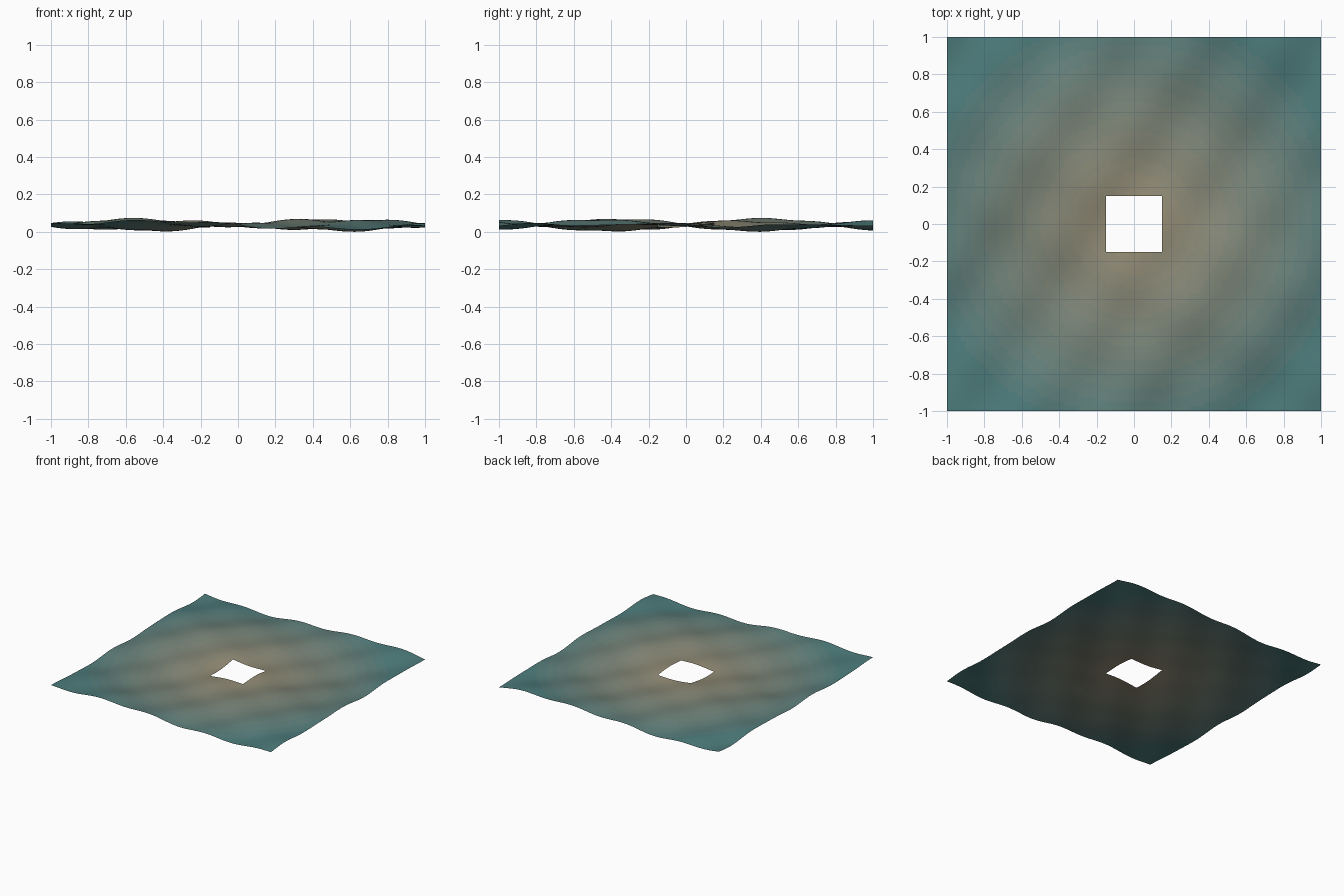
import bpy, bmesh
from math import sin, hypot

if "Cube" in bpy.data.objects:
    bpy.data.objects.remove(bpy.data.objects["Cube"])

CELLS = 80      # grid cells per side
HOLE = 0.15     # half width of the square opening
BANDS = 14      # colour steps from sandy centre to teal rim
SAND, TEAL = (0.30, 0.265, 0.18), (0.075, 0.20, 0.20)


def wave(x, y):
    """Broad crossed swell plus finer diagonal ripples."""
    swell = -0.027 * sin(3 * x) * sin(4 * y)
    ripple = 0.008 * sin(13 * x - 9 * y) + 0.003 * sin(8 * x + 15 * y)
    return swell + ripple


# flat sheet with a square opening
bm = bmesh.new()
bmesh.ops.create_grid(bm, x_segments=CELLS, y_segments=CELLS, size=1)
inside = [f for f in bm.faces
          if max(abs(f.calc_center_median().x), abs(f.calc_center_median().y)) < HOLE]
bmesh.ops.delete(bm, geom=inside, context='FACES')

# raise the waves and rest the lowest trough on z = 0
for v in bm.verts:
    v.co.z = wave(v.co.x, v.co.y)
low = min(v.co.z for v in bm.verts)
for v in bm.verts:
    v.co.z -= low

# colour bands by distance from the centre
for f in bm.faces:
    c = f.calc_center_median()
    t = min(max((hypot(c.x, c.y) - 0.15) / 1.0, 0), 1)
    f.material_index = round(t * (BANDS - 1))
    f.smooth = True

mesh = bpy.data.meshes.new("water_surface")
bm.to_mesh(mesh)
bm.free()
for i in range(BANDS):
    t = i / (BANDS - 1)
    mat = bpy.data.materials.new(f"water_{i}")
    mat.diffuse_color = (*[a + (b - a) * t for a, b in zip(SAND, TEAL)], 1)
    mat.use_nodes = True
    mat.node_tree.nodes["Principled BSDF"].inputs["Base Color"].default_value = mat.diffuse_color
    mesh.materials.append(mat)
bpy.context.collection.objects.link(bpy.data.objects.new("water_surface", mesh))
